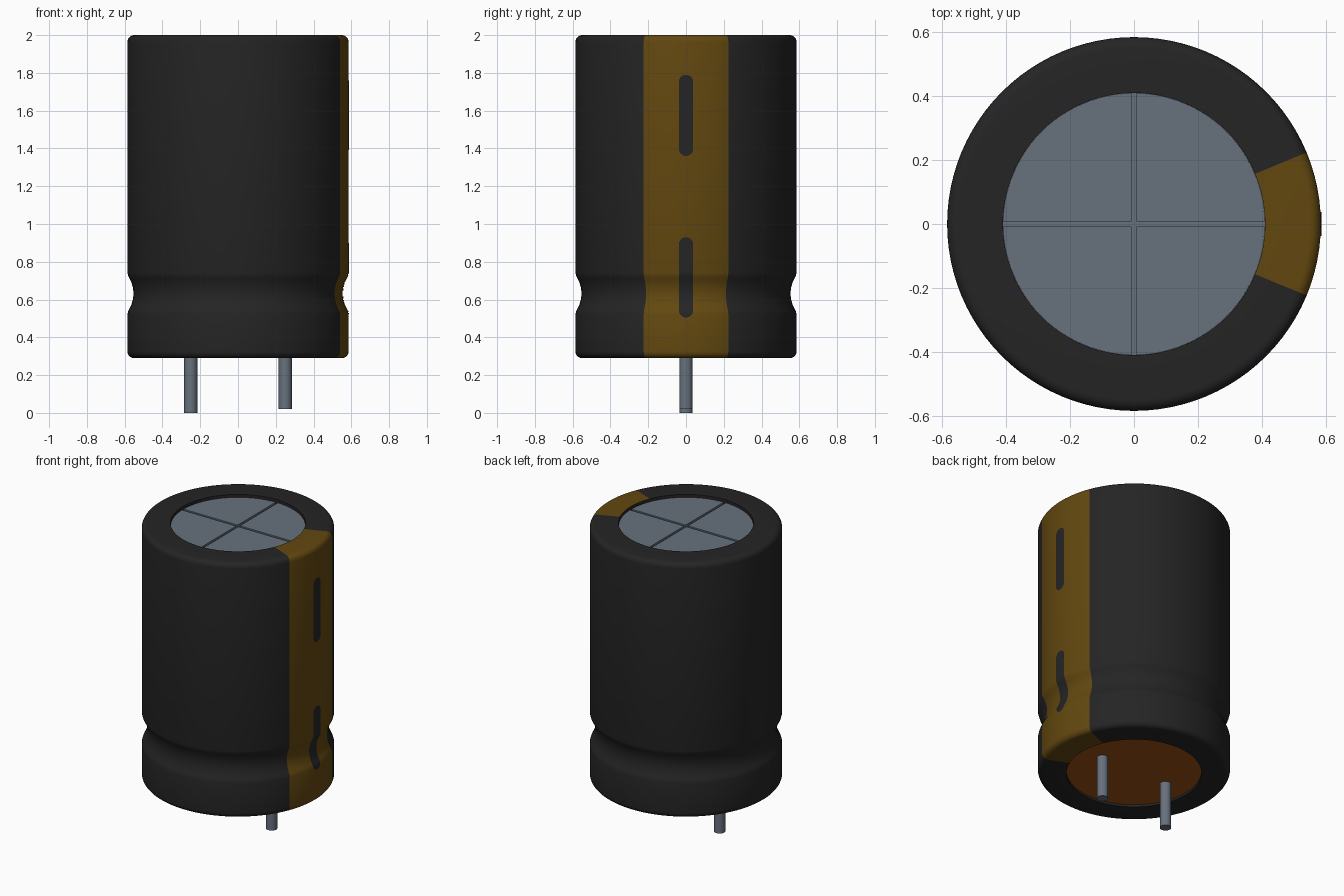
import bpy, bmesh, math

cube = bpy.data.objects.get("Cube")
if cube:
    bpy.data.objects.remove(cube, do_unlink=True)


def material(name, rgb):
    m = bpy.data.materials.new(name)
    m.use_nodes = True
    m.diffuse_color = (*rgb, 1)
    bsdf = next(n for n in m.node_tree.nodes if n.type == 'BSDF_PRINCIPLED')
    bsdf.inputs["Base Color"].default_value = (*rgb, 1)
    return m


BLACK = material("sleeve black", (0.018, 0.018, 0.018))
GOLD = material("stripe gold", (0.125, 0.065, 0.005))
METAL = material("aluminium grey", (0.135, 0.165, 0.205))
BROWN = material("seal brown", (0.33, 0.08, 0.008))


def finish(name, bm, mats, smooth=True):
    bmesh.ops.remove_doubles(bm, verts=bm.verts, dist=1e-5)
    bmesh.ops.recalc_face_normals(bm, faces=bm.faces)
    me = bpy.data.meshes.new(name)
    bm.to_mesh(me)
    bm.free()
    for m in mats:
        me.materials.append(m)
    ob = bpy.data.objects.new(name, me)
    bpy.context.collection.objects.link(ob)
    if smooth:
        bpy.ops.object.select_all(action='DESELECT')
        ob.select_set(True)
        bpy.context.view_layer.objects.active = ob
        bpy.ops.object.shade_smooth_by_angle(angle=math.radians(35))
    return ob


def cylinder(name, r, z0, z1, mat, x=0, segs=32):
    bm = bmesh.new()
    bmesh.ops.create_cone(bm, cap_ends=True, segments=segs, radius1=r, radius2=r, depth=z1 - z0)
    bmesh.ops.translate(bm, verts=bm.verts, vec=(x, 0, (z0 + z1) / 2))
    return finish(name, bm, [mat])


# Sleeve dimensions
R, RIM, Z0, Z1, BEV = 0.585, 0.41, 0.29, 2.0, 0.035
SEGS = 96


def corner(z, sign):
    """Rounded edge points from the flat end towards the side wall."""
    return [(R - BEV + BEV * math.sin(a), z - sign * BEV * (1 - math.cos(a)))
            for a in (math.pi / 2 * i / 6 for i in range(7))]


# Outer wall profile (radius, height) with the crimped groove
groove = [(0.585, 0.525), (0.581, 0.54), (0.572, 0.557), (0.563, 0.577), (0.556, 0.603),
          (0.553, 0.632), (0.556, 0.661), (0.563, 0.687), (0.572, 0.707), (0.581, 0.724),
          (0.585, 0.74)]
wall = corner(Z0, -1) + groove + corner(Z1, 1)[::-1]
profile = [(RIM, Z0 + 0.03), (RIM, Z0)] + wall + [(RIM, Z1), (RIM, Z1 - 0.04)]

# Sleeve: lathed profile, stripe chosen by direction from the axis
bm = bmesh.new()
rings = []
for i in range(SEGS):
    a = 2 * math.pi * i / SEGS
    rings.append([bm.verts.new((r * math.cos(a), r * math.sin(a), z)) for r, z in profile])
for i in range(SEGS):
    p, q = rings[i], rings[(i + 1) % SEGS]
    for j in range(len(profile) - 1):
        f = bm.faces.new((p[j], q[j], q[j + 1], p[j + 1]))
        c = f.calc_center_median()
        on_wall = 1 <= j < len(profile) - 2
        if on_wall and abs(math.atan2(c.y, c.x)) < math.radians(22.5):
            f.material_index = 1
finish("sleeve", bm, [BLACK, GOLD])


def wall_radius(z):
    for (r0, a), (r1, b) in zip(wall, wall[1:]):
        if a <= z <= b and b > a:
            return r0 + (r1 - r0) * (z - a) / (b - a)
    return R


# Dark capsule marks on the stripe, following the wall
def mark(name, z0, z1, w=0.038, rows=48, cols=6):
    bm = bmesh.new()
    grid = []
    for i in range(rows + 1):
        z = (z0 + z1) / 2 - (z1 - z0) / 2 * math.cos(math.pi * i / rows)
        d = max(0, w - min(z - z0, z1 - z))
        half = math.sqrt(max(0, w * w - d * d))
        r = wall_radius(z) + 0.0025
        row = []
        for k in range(cols + 1):
            a = half / r * (2 * k / cols - 1)
            row.append(bm.verts.new((r * math.cos(a), r * math.sin(a), z)))
        grid.append(row)
    for p, q in zip(grid, grid[1:]):
        for k in range(cols):
            bm.faces.new((p[k], p[k + 1], q[k + 1], q[k]))
    ob = finish(name, bm, [BLACK])
    # make the open sheet face outwards
    me = ob.data
    if sum(p.normal.x for p in me.polygons) < 0:
        me.flip_normals()


mark("upper_stripe_mark", 1.36, 1.79)
mark("lower_stripe_mark", 0.505, 0.93)

# Can top: floor disc with four raised quadrants leaving a cross-shaped score
TOP = 1.98
cylinder("can_top_floor", RIM, TOP - 0.04, TOP - 0.015, METAL, segs=SEGS)
bm = bmesh.new()
g, rq = 0.008, RIM - 0.0005
a0 = math.asin(g / rq)
for q in range(4):
    pts = [(g, g)] + [(rq * math.cos(a), rq * math.sin(a)) for a in
                      (a0 + (math.pi / 2 - 2 * a0) * i / 24 for i in range(25))]
    c, s = round(math.cos(q * math.pi / 2)), round(math.sin(q * math.pi / 2))
    pts = [(x * c - y * s, x * s + y * c) for x, y in pts]
    lo = [bm.verts.new((x, y, TOP - 0.016)) for x, y in pts]
    hi = [bm.verts.new((x, y, TOP)) for x, y in pts]
    bm.faces.new(hi)
    for i in range(len(pts)):
        j = (i + 1) % len(pts)
        bm.faces.new((lo[i], lo[j], hi[j], hi[i]))
finish("can_top_quadrants", bm, [METAL], smooth=False)

# Bottom seal and the two leads of unequal length
cylinder("bottom_seal", RIM, Z0 + 0.015, Z0 + 0.06, BROWN, segs=SEGS)
cylinder("long_lead", 0.035, 0.0, Z0 + 0.03, METAL, x=-0.25)
cylinder("short_lead", 0.035, 0.02, Z0 + 0.03, METAL, x=0.25)
